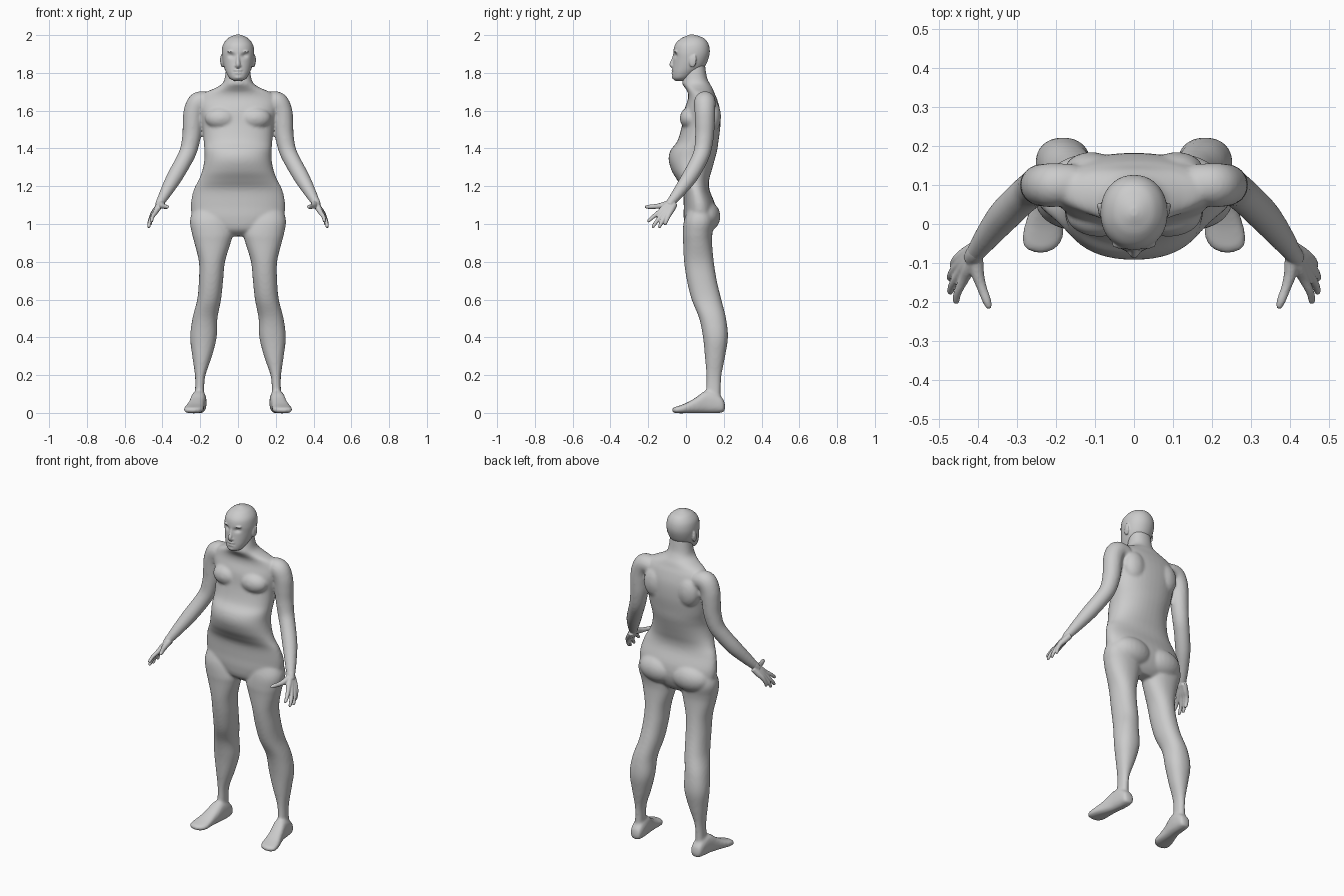
import bpy, bmesh, math
from mathutils import Vector, Matrix

skin = bpy.data.materials.new("pale grey")
skin.diffuse_color = (0.6, 0.6, 0.6, 1)


def smooth_rows(rows, n=6):
    """Catmull-Rom interpolation of tuples of numbers."""
    out = []
    for i in range(len(rows) - 1):
        p0, p1, p2, p3 = (rows[max(i - 1, 0)], rows[i], rows[i + 1],
                          rows[min(i + 2, len(rows) - 1)])
        for k in range(n):
            t = k / n
            out.append([0.5 * (2 * b + (c - a) * t + (2 * a - 5 * b + 4 * c - d) * t * t
                               + (3 * b - a - 3 * c + d) * t ** 3)
                        for a, b, c, d in zip(p0, p1, p2, p3)])
    return out + [list(rows[-1])]


def skin_rings(bm, rings):
    vs = [[bm.verts.new(p) for p in r] for r in rings]
    for a, b in zip(vs, vs[1:]):
        for i in range(len(a)):
            j = (i + 1) % len(a)
            bm.faces.new((a[i], a[j], b[j], b[i]))
    bm.faces.new(vs[0][::-1])
    bm.faces.new(vs[-1])


def loft(bm, rows, axis='z', side=1, power=2.2, seg=40):
    """Rows of (position, centre x, half width, low edge, high edge)."""
    rings = []
    for t, cx, w, lo, hi in smooth_rows(rows):
        ring = []
        for i in range(seg):
            a = 2 * math.pi * i / seg
            c, s = math.cos(a), math.sin(a)
            c = math.copysign(abs(c) ** (2 / power), c)
            s = math.copysign(abs(s) ** (2 / power), s)
            x, d = side * (cx + w * c), (lo + hi) / 2 + (hi - lo) / 2 * s
            ring.append((x, d, t) if axis == 'z' else (x, t, d))
        rings.append(ring)
    skin_rings(bm, rings)


def tube(bm, pts, side=1, seg=20):
    """Round limb through (x, y, z, radius) points."""
    pts = smooth_rows(pts)
    P = [Vector((side * p[0], p[1], p[2])) for p in pts]
    rings = []
    for i, p in enumerate(P):
        d = (P[min(i + 1, len(P) - 1)] - P[max(i - 1, 0)]).normalized()
        u = d.cross(Vector((0.3, 1, 0.2))).normalized()
        v = d.cross(u)
        rings.append([p + pts[i][3] * (u * math.cos(a) + v * math.sin(a))
                      for a in (2 * math.pi * k / seg for k in range(seg))])
    skin_rings(bm, rings)


def blob(bm, centre, radii, side=1):
    m = Matrix.Translation((side * centre[0], centre[1], centre[2])) @ Matrix.Diagonal((*radii, 1))
    bmesh.ops.create_uvsphere(bm, u_segments=24, v_segments=16, radius=1, matrix=m)


def finish(bm, name, voxel, repeat):
    """Fuse the overlapping volumes into one smooth skin."""
    bmesh.ops.recalc_face_normals(bm, faces=bm.faces)
    me = bpy.data.meshes.new(name)
    bm.to_mesh(me)
    bm.free()
    me.materials.append(skin)
    ob = bpy.data.objects.new(name, me)
    bpy.context.collection.objects.link(ob)
    r = ob.modifiers.new("fuse", 'REMESH')
    r.mode, r.voxel_size, r.use_smooth_shade = 'VOXEL', voxel, True
    s = ob.modifiers.new("soften", 'SMOOTH')
    s.factor, s.iterations = 0.5, repeat
    return ob


# Body: torso and neck
bm = bmesh.new()
loft(bm, [(0.935, 0, .08, .04, .11), (0.97, 0, .16, .0, .14), (1.03, 0, .235, -.012, .16),
          (1.10, 0, .25, -.012, .155), (1.18, 0, .235, -.018, .125), (1.23, 0, .21, -.045, .122),
          (1.28, 0, .19, -.075, .135), (1.34, 0, .178, -.092, .152), (1.39, 0, .178, -.082, .165),
          (1.44, 0, .182, -.045, .172), (1.52, 0, .188, -.022, .182), (1.60, 0, .205, -.01, .18),
          (1.66, 0, .205, .01, .165), (1.695, 0, .175, .01, .15), (1.72, 0, .12, -.005, .14),
          (1.745, 0, .082, -.02, .125), (1.78, 0, .069, -.012, .11), (1.85, 0, .06, .0, .10)])
for s in (1, -1):
    # chest muscle, shoulder blade and buttock
    blob(bm, (.09, .025, 1.56), (.085, .058, .06), s)
    blob(bm, (.11, .135, 1.57), (.07, .05, .09), s)
    blob(bm, (.105, .10, 1.04), (.125, .082, .085), s)
    # leg
    loft(bm, [(1.10, .14, .09, .02, .13), (1.02, .147, .107, -.01, .15), (.95, .136, .108, -.017, .14),
              (.90, .135, .096, -.015, .138), (.80, .138, .069, -.01, .147), (.70, .143, .064, .005, .163),
              (.60, .153, .063, .03, .187), (.50, .175, .066, .07, .212), (.40, .183, .07, .09, .222),
              (.30, .19, .052, .1, .207), (.20, .2, .028, .108, .188), (.13, .203, .024, .107, .184),
              (.05, .205, .028, .10, .185)], side=s)
    # foot
    loft(bm, [(.207, .20, .012, .02, .04), (.195, .203, .032, .003, .075), (.15, .205, .038, -.002, .11),
              (.10, .21, .04, -.002, .115), (.05, .22, .043, -.002, .08), (.0, .23, .05, -.002, .052),
              (-.04, .236, .052, -.002, .037), (-.062, .24, .04, .0, .03), (-.074, .24, .016, .008, .022)],
         axis='y', side=s, power=2.6)
    # arm
    tube(bm, [(.15, .105, 1.645, .05), (.205, .1, 1.645, .057), (.232, .1, 1.60, .055),
              (.24, .1, 1.54, .053), (.245, .098, 1.47, .05), (.262, .088, 1.39, .046),
              (.29, .065, 1.33, .044), (.335, .02, 1.25, .042), (.375, -.03, 1.18, .034),
              (.403, -.068, 1.13, .026), (.418, -.088, 1.105, .02)], s)
finish(bm, "body", 0.008, 6)

# Head with sunken eyes and mouth
bm = bmesh.new()
loft(bm, [(1.758, 0, .022, -.058, -.01), (1.772, 0, .045, -.07, .02), (1.80, 0, .062, -.073, .06),
          (1.83, 0, .074, -.071, .097), (1.87, 0, .083, -.067, .117), (1.91, 0, .086, -.067, .126),
          (1.95, 0, .079, -.058, .12), (1.98, 0, .057, -.03, .10), (1.995, 0, .032, .0, .068),
          (2.003, 0, .008, .02, .04)], seg=64, power=2.1)
for v in bm.verts:
    if v.co.y < 0:
        x, z = abs(v.co.x), v.co.z
        v.co.y += .014 * math.exp(-((x - .034) / .017) ** 2 - ((z - 1.892) / .012) ** 2)
        v.co.y += .006 * math.exp(-(x / .025) ** 4 - ((z - 1.806) / .006) ** 2)
# nose, lips and chin
tube(bm, [(0, -.06, 1.90, .007), (0, -.068, 1.87, .009), (0, -.076, 1.845, .012), (0, -.07, 1.832, .010)])
blob(bm, (0, -.066, 1.814), (.024, .011, .005))
blob(bm, (0, -.066, 1.799), (.022, .011, .005))
blob(bm, (0, -.058, 1.777), (.024, .017, .013))
for s in (1, -1):
    # nostril, brow and ear
    blob(bm, (.011, -.068, 1.837), (.008, .010, .007), s)
    blob(bm, (.034, -.052, 1.913), (.024, .012, .007), s)
    blob(bm, (.083, .035, 1.862), (.009, .019, .034), s)
    blob(bm, (.089, .046, 1.868), (.006, .009, .028), s)
finish(bm, "head", 0.0045, 3)

# Hands: palm, four fingers and thumb
for s, name in ((1, "left_hand"), (-1, "right_hand")):
    bm = bmesh.new()
    tube(bm, [(.395, -.058, 1.143, .024), (.408, -.075, 1.122, .024), (.42, -.09, 1.10, .020)], s)
    knuckles = [(.436, -.14, 1.064), (.446, -.124, 1.053), (.452, -.107, 1.048), (.453, -.09, 1.05)]
    tips = [(.459, -.203, 1.012), (.474, -.178, .982), (.474, -.143, .980), (.464, -.112, .995)]
    for i, (k, t) in enumerate(zip(knuckles, tips)):
        w = Vector((.41, -.085 + .008 * i, 1.112 - .002 * i))
        k, t = Vector(k), Vector(t)
        mid = k.lerp(t, .55) + Vector((.004, 0, .002))
        tube(bm, [(*w, .017), (*w.lerp(k, .55), .017), (*k, .0135), (*mid, .0105),
                  (*k.lerp(t, .93), .0085), (*t, .003)], s, 12)
    tube(bm, [(.405, -.085, 1.11, .018), (.402, -.125, 1.098, .017), (.392, -.16, 1.093, .013),
              (.379, -.195, 1.091, .0115), (.373, -.212, 1.09, .008), (.371, -.218, 1.09, .003)], s, 12)
    finish(bm, name, 0.004, 3)
